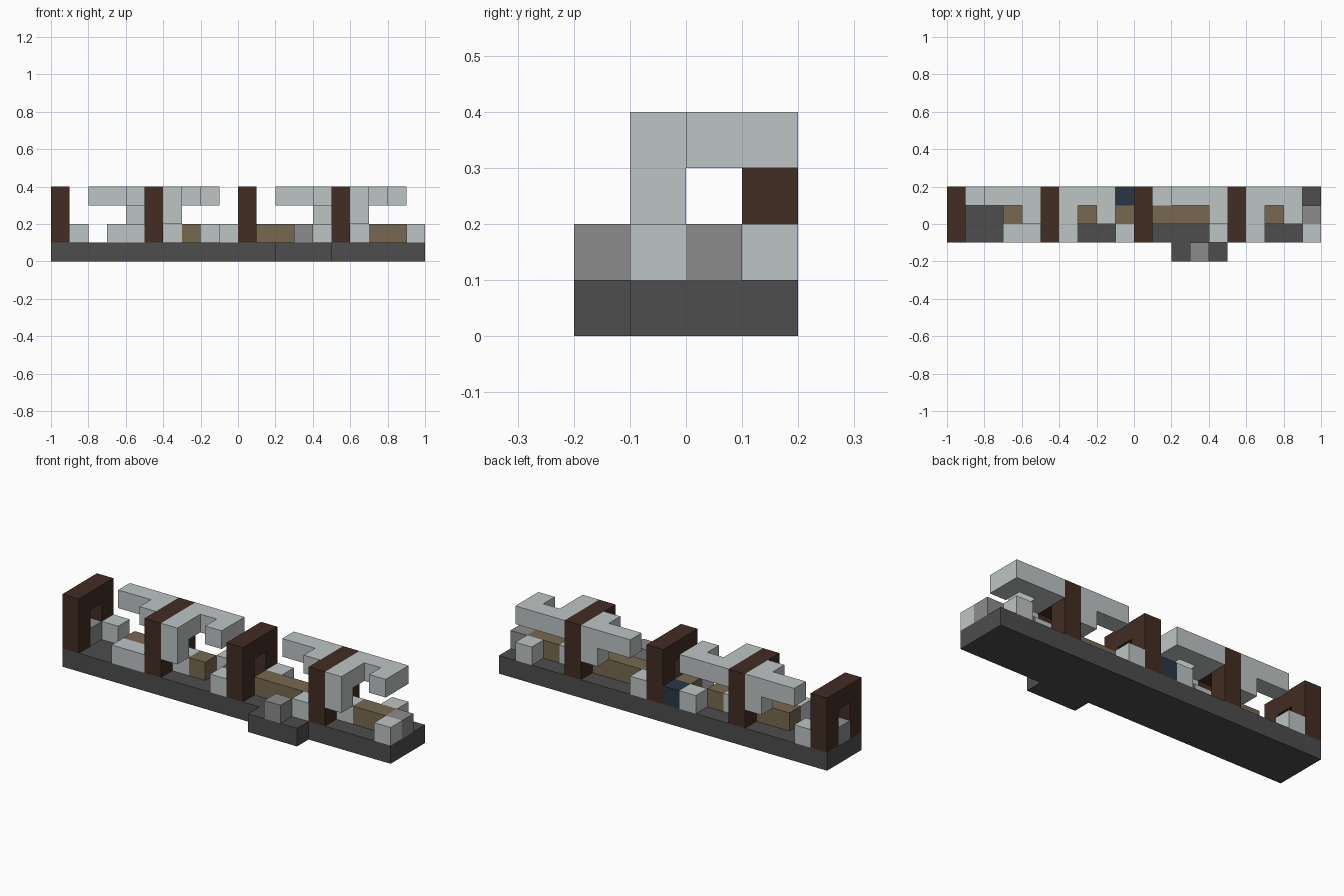
import bpy
import bmesh
from mathutils import Vector

old = bpy.data.objects.get("Cube")
if old:
    bpy.data.objects.remove(old, do_unlink=True)

U = 0.1                               # size of one block
ORIGIN = Vector((-1.0, -0.2, 0.0))


def material(name, r, g, b):
    m = bpy.data.materials.new(name)
    m.use_nodes = True
    m.diffuse_color = (r, g, b, 1)
    m.node_tree.nodes["Principled BSDF"].inputs["Base Color"].default_value = (r, g, b, 1)
    return m


LIGHT = material("pale_grey", 0.515, 0.552, 0.552)
DARK = material("charcoal", 0.074, 0.074, 0.074)
BROWN = material("dark_brown", 0.054, 0.026, 0.017)
TAN = material("tan", 0.184, 0.141, 0.082)
GREY = material("mid_grey", 0.262, 0.262, 0.262)
NAVY = material("navy", 0.023, 0.037, 0.061)


def part(name, mat, *boxes):
    """Join block boxes (x, y, z, length, depth, height) into one closed shell."""
    cells = {(x + i, y + j, z + k)
             for x, y, z, l, d, h in boxes
             for i in range(l) for j in range(d) for k in range(h)}
    bm = bmesh.new()
    for cell in sorted(cells):
        for axis in range(3):
            for side in (0, 1):
                near = list(cell)
                near[axis] += 2 * side - 1
                if tuple(near) in cells:
                    continue
                a, b = (axis + 1) % 3, (axis + 2) % 3
                corners = []
                for p, q in ((0, 0), (1, 0), (1, 1), (0, 1)):
                    c = Vector(cell)
                    c[axis] += side
                    c[a] += p
                    c[b] += q
                    corners.append(bm.verts.new(ORIGIN + c * U))
                bm.faces.new(corners if side else corners[::-1])
    bmesh.ops.remove_doubles(bm, verts=bm.verts, dist=U / 100)
    bmesh.ops.dissolve_limit(bm, angle_limit=0.01, verts=bm.verts, edges=bm.edges)
    mesh = bpy.data.meshes.new(name)
    bm.to_mesh(mesh)
    bm.free()
    mesh.materials.append(mat)
    obj = bpy.data.objects.new(name, mesh)
    bpy.context.collection.objects.link(obj)
    return obj


# Long floor with a front step
part("floor", DARK, (0, 1, 0, 20, 3, 1), (12, 0, 0, 3, 1, 1))

# Four doorway frames
for i in range(4):
    x = i * 5
    part(f"door_frame_{i + 1}", BROWN,
         (x, 1, 1, 1, 1, 3), (x, 3, 1, 1, 1, 3), (x, 2, 3, 1, 1, 1))

# Overhead shelves, repeated in both halves
for half, x in (("right", 0), ("left", 10)):
    part(f"{half}_outer_shelf", LIGHT,
         (x + 2, 3, 3, 3, 1, 1), (x + 4, 2, 3, 1, 1, 1), (x + 4, 3, 2, 1, 1, 1))
    part(f"{half}_inner_shelf", LIGHT,
         (x + 6, 3, 3, 3, 1, 1), (x + 6, 1, 3, 1, 2, 1),
         (x + 8, 2, 3, 1, 1, 1), (x + 6, 1, 2, 1, 1, 1))
    # Seats on the floor
    part(f"{half}_rear_seat", LIGHT, (x + 1, 3, 1, 1, 1, 1))
    part(f"{half}_middle_seat", LIGHT, (x + 6, 2, 1, 1, 1, 1))
    part(f"{half}_back_seat", LIGHT, (x + 8, 3, 1, 1, 1, 1))
    part(f"{half}_front_seat", LIGHT, (x + 9, 1, 1, 1, 1, 1))

part("right_bench", LIGHT, (3, 1, 1, 2, 1, 1))
part("left_stool", LIGHT, (14, 1, 1, 1, 1, 1))

# Tables
for i, (x, length) in enumerate(((3, 2), (7, 1), (9, 1), (11, 4), (17, 2))):
    part(f"table_{i + 1}", TAN, (x, 2, 1, length, 1, 1))

# Grey blocks at the two ends and on the step, and one navy block
for name, x, y in (("right_end_block", 0, 2), ("left_end_block", 19, 2), ("step_block", 13, 0)):
    part(name, GREY, (x, y, 1, 1, 1, 1))
part("navy_block", NAVY, (9, 3, 1, 1, 1, 1))
